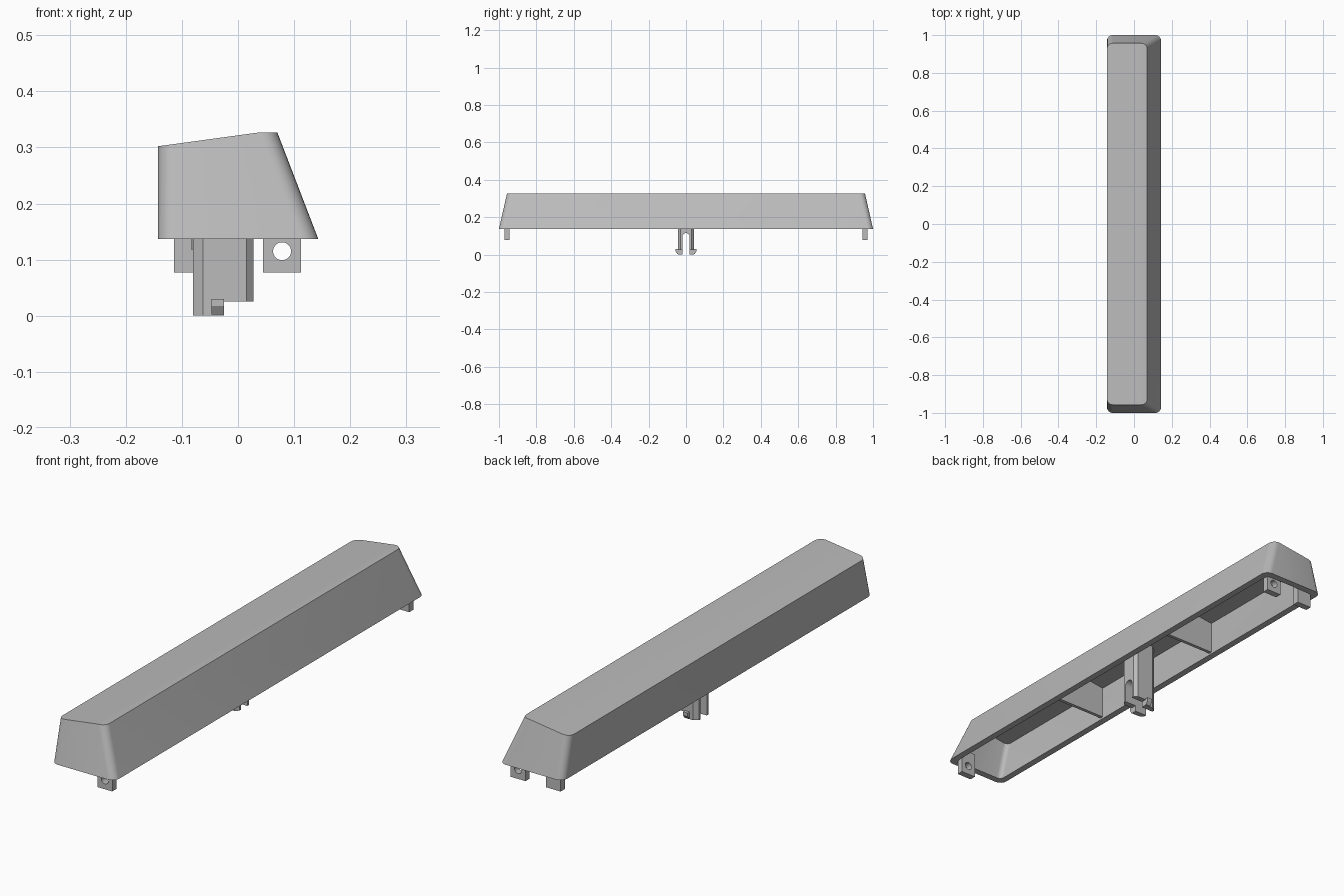
import bpy, bmesh, math
from mathutils import Vector

cube = bpy.data.objects.get("Cube")
if cube:
    bpy.data.objects.remove(cube)

grey = bpy.data.materials.new("plain_grey")
grey.use_nodes = True
COLOUR = (0.5, 0.5, 0.5, 1)
grey.diffuse_color = COLOUR
grey.node_tree.nodes["Principled BSDF"].inputs["Base Color"].default_value = COLOUR

BASE, TOP, WALL, ROOF = 0.137, 0.327, 0.028, 0.29


def finish(name, bm):
    bmesh.ops.recalc_face_normals(bm, faces=bm.faces)
    mesh = bpy.data.meshes.new(name)
    bm.to_mesh(mesh)
    bm.free()
    mesh.materials.append(grey)
    for p in mesh.polygons:
        p.use_smooth = True
    mesh.set_sharp_from_angle(angle=math.radians(25))
    obj = bpy.data.objects.new(name, mesh)
    bpy.context.collection.objects.link(obj)
    return obj


def prism(name, outline, axis, lo, hi):
    """Extrude a 2D outline along an axis; the outline uses the other two axes in order."""
    bm = bmesh.new()

    def point(p, d):
        c = list(p)
        c.insert("xyz".index(axis), d)
        return bm.verts.new(c)
    a = [point(p, lo) for p in outline]
    b = [point(p, hi) for p in outline]
    bm.faces.new(a)
    bm.faces.new(b)
    for i in range(len(a)):
        j = (i + 1) % len(a)
        bm.faces.new((a[i], a[j], b[j], b[i]))
    return finish(name, bm)


def box(name, x, y, z):
    return prism(name, [(x[0], y[0]), (x[1], y[0]), (x[1], y[1]), (x[0], y[1])], "z", *z)


# Hollow key shell: rounded loops lofted outside and inside
RIDGE = 0.04


def top_z(x):
    return TOP - 0.025 * max(0, RIDGE - x) / (RIDGE + 0.143)


def loop(bm, x0, x1, y, r, height):
    verts = []
    for cx, cy, start in ((x1 - r, y - r, 0), (x0 + r, y - r, 90),
                          (x0 + r, r - y, 180), (x1 - r, r - y, 270)):
        for k in range(7):
            a = math.radians(start + 15 * k)
            px, py = cx + r * math.cos(a), cy + r * math.sin(a)
            verts.append(bm.verts.new((px, py, height(px))))
    return verts


def cap(bm, ring, ridge):
    sloped = [v for v in ring if v.co.x <= ridge + 1e-4]
    bm.faces.new(sloped)
    flat = ring[21:] + ring[:7]
    bm.faces.new(flat)


bm = bmesh.new()
rings = [
    loop(bm, -0.143, 0.07, 0.957, 0.03, top_z),
    loop(bm, -0.143, 0.143, 1.0, 0.03, lambda x: BASE),
    loop(bm, WALL - 0.143, 0.143 - WALL, 1 - WALL, 0.02, lambda x: BASE),
    loop(bm, WALL - 0.143, 0.07 - WALL + 0.01, 0.957 - WALL, 0.02, lambda x: top_z(x) - WALL),
]
for a, b in zip(rings, rings[1:]):
    for i in range(len(a)):
        j = (i + 1) % len(a)
        bm.faces.new((a[i], a[j], b[j], b[i]))
cap(bm, rings[0], RIDGE)
cap(bm, rings[3], 0.032)
finish("key_shell", bm)

# Cross ribs inside the shell
for side, label in ((1, "back"), (-1, "front")):
    prism(label + "_rib", [(-0.13, 0.145), (0.125, 0.145), (0.065, 0.295), (-0.13, 0.285)],
          "y", side * 0.34 - 0.007, side * 0.34 + 0.007)


# End tabs with a round wire hole
def holed_tab(name, y0, y1):
    centre, hx, hz, r, n = Vector((0.0785, 0.115)), 0.0335, 0.038, 0.016, 32
    bm = bmesh.new()
    inner, outer = [], []
    for y in (y0, y1):
        i_ring, o_ring = [], []
        for k in range(n):
            c, s = math.cos(math.tau * k / n), math.sin(math.tau * k / n)
            m = max(abs(c), abs(s))
            i_ring.append(bm.verts.new((centre.x + r * c, y, centre.y + r * s)))
            o_ring.append(bm.verts.new((centre.x + hx * c / m, y, centre.y + hz * s / m)))
        inner.append(i_ring)
        outer.append(o_ring)
    for a, b in ((inner[0], outer[0]), (outer[0], outer[1]),
                 (outer[1], inner[1]), (inner[1], inner[0])):
        for i in range(n):
            j = (i + 1) % n
            bm.faces.new((a[i], a[j], b[j], b[i]))
    finish(name, bm)
    box(name + "_root", (0.045, 0.112), (y0, y1), (0.153, 0.18))


holed_tab("front_tab", -0.97, -0.943)
holed_tab("back_tab", 0.943, 0.97)
box("back_plain_tab", (-0.114, -0.047), (0.943, 0.97), (0.077, 0.2))

# Split stem: two chamfered prongs, stepped at the bottom, with outward hooks
for side, label in ((1, "back"), (-1, "front")):
    def plan(points):
        return [(x, side * y) for x, y in points]
    prism(label + "_long_prong", plan([(-0.08, 0.02), (-0.08, 0.03), (-0.062, 0.043),
                                       (-0.025, 0.043), (-0.025, 0.02)]), "z", 0, ROOF)
    prism(label + "_short_prong", plan([(-0.025, 0.02), (-0.025, 0.043), (0.015, 0.043),
                                        (0.028, 0.03), (0.028, 0.02)]), "z", 0.025, ROOF)
    prism(label + "_hook", [(side * 0.04, 0.002), (side * 0.046, 0.002), (side * 0.056, 0.017),
                            (side * 0.056, 0.03), (side * 0.04, 0.03)], "x", -0.047, -0.025)

# Arched core closing the slot between the prongs
arch = [(0.02 * math.cos(math.pi * k / 12), 0.095 + 0.02 * math.sin(math.pi * k / 12))
        for k in range(13)]
prism("stem_core", arch + [(-0.02, ROOF), (0.02, ROOF)], "x", -0.08, 0.028)
box("stem_web", (-0.084, -0.078), (-0.02, 0.02), (0.118, ROOF))
